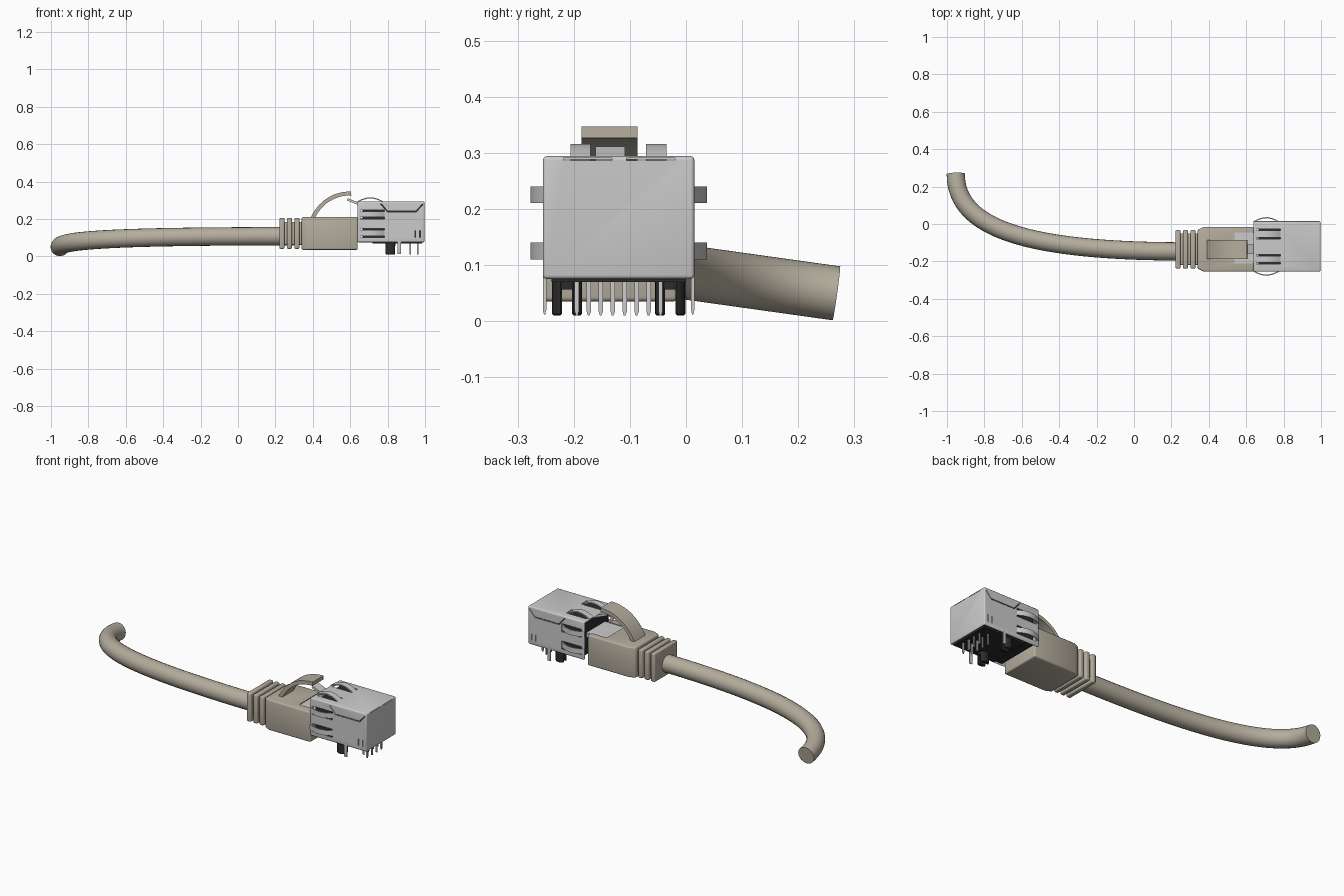
import bpy, bmesh, math
from mathutils import Vector

if "Cube" in bpy.data.objects:
    bpy.data.objects.remove(bpy.data.objects["Cube"])


def material(name, color):
    m = bpy.data.materials.new(name)
    m.diffuse_color = (*color, 1)
    m.use_nodes = True
    m.node_tree.nodes["Principled BSDF"].inputs["Base Color"].default_value = m.diffuse_color
    return m


TAN = material("tan_rubber", (0.46, 0.42, 0.34))
BLACK = material("black_plastic", (0.025, 0.025, 0.025))
Y = -0.135    # plug centre line
JY = -0.12    # socket centre line


def finish(ob, mat=None, bevel=0, seg=3):
    if mat:
        ob.data.materials.append(mat)
    bpy.ops.object.select_all(action='DESELECT')
    bpy.context.view_layer.objects.active = ob
    ob.select_set(True)
    if bevel:
        b = ob.modifiers.new("bevel", 'BEVEL')
        b.width, b.segments, b.limit_method = bevel, seg, 'ANGLE'
        bpy.ops.object.modifier_apply(modifier="bevel")
    bpy.ops.object.shade_smooth_by_angle(angle=math.radians(35))
    return ob


def prism(name, pts, axis, a, b, mat=None, bevel=0, seg=3):
    """Extrude a 2D outline along an axis from a to b."""
    def at(p, h):
        q = list(p)
        q.insert('xyz'.index(axis), h)
        return q
    bm = bmesh.new()
    lo = [bm.verts.new(at(p, a)) for p in pts]
    hi = [bm.verts.new(at(p, b)) for p in pts]
    n = len(pts)
    bm.faces.new(lo)
    bm.faces.new(hi[::-1])
    for i in range(n):
        j = (i + 1) % n
        bm.faces.new((lo[j], lo[i], hi[i], hi[j]))
    bmesh.ops.recalc_face_normals(bm, faces=bm.faces)
    me = bpy.data.meshes.new(name)
    bm.to_mesh(me)
    bm.free()
    ob = bpy.data.objects.new(name, me)
    bpy.context.collection.objects.link(ob)
    return finish(ob, mat, bevel, seg)


def box(name, x0, x1, y0, y1, z0, z1, mat=None, bevel=0):
    return prism(name, [(x0, y0), (x1, y0), (x1, y1), (x0, y1)], 'z', z0, z1, mat, bevel)


def strip(line, t):
    """Closed outline of a polyline given thickness t."""
    line = [Vector(p) for p in line]
    off = []
    for i, p in enumerate(line):
        d = (line[min(i + 1, len(line) - 1)] - line[max(i - 1, 0)]).normalized()
        off.append(p - Vector((-d.y, d.x)) * t)
    return [tuple(p) for p in line + off[::-1]]


def cut(ob, cutters):
    for c in cutters:
        bpy.context.view_layer.objects.active = ob
        m = ob.modifiers.new("cut", 'BOOLEAN')
        m.operation, m.solver, m.object = 'DIFFERENCE', 'EXACT', c
        bpy.ops.object.modifier_apply(modifier="cut")
        bpy.data.objects.remove(c)


def bez(p, t):
    s = 1 - t
    return p[0]*s**3 + 3*p[1]*s*s*t + 3*p[2]*s*t*t + p[3]*t**3


# Cable: round tube along a curve lying in a tilted plane
ctrl = [Vector(p) for p in ((0.3, -0.147), (-0.5, -0.147), (-0.953, -0.05), (-0.953, 0.268))]
path = [bez(ctrl, i / 48) for i in range(49)]
cu = bpy.data.curves.new("cable", 'CURVE')
cu.dimensions, cu.bevel_depth, cu.bevel_resolution, cu.use_fill_caps = '3D', 0.049, 8, True
sp = cu.splines.new('POLY')
sp.points.add(len(path) - 1)
for q, p in zip(sp.points, path):
    q.co = (p.x, p.y, 0.0495 + 0.14 * (0.268 - p.y), 1)
cable = bpy.data.objects.new("cable", cu)
bpy.context.collection.objects.link(cable)
bpy.context.view_layer.objects.active = cable
cable.select_set(True)
bpy.ops.object.convert(target='MESH')
finish(bpy.context.view_layer.objects.active, TAN)

# Strain relief: ribs around a narrower core
for i in range(3):
    x = 0.221 + 0.04 * i
    box("relief_rib", x, x + 0.028, Y - 0.104, Y + 0.104, 0.04, 0.205, TAN, 0.008)
box("relief_core", 0.228, 0.36, Y - 0.085, Y + 0.085, 0.06, 0.185, TAN, 0.01)

# Plug boot with tapered shoulders and a notch in the top
body = prism("plug_boot", [(0.34, Y - 0.104), (0.375, Y - 0.12), (0.64, Y - 0.12), (0.64, Y + 0.12),
                           (0.375, Y + 0.12), (0.34, Y + 0.104)], 'z', 0.035, 0.21, TAN, 0.008)
cut(body, [box("notch", 0.537, 0.66, Y - 0.075, Y + 0.09, 0.2, 0.25)])
finish(body)
box("plug_top", 0.53, 0.68, Y - 0.078, Y + 0.093, 0.18, 0.206)

# Arched latch guard and the plug's release tongue
arch = [Vector(p) for p in ((0.385, 0.2), (0.43, 0.30), (0.51, 0.347), (0.605, 0.347))]
prism("latch_guard", strip([bez(arch, i / 16) for i in range(17)], 0.021), 'y',
      Y - 0.051, Y + 0.049, TAN)
prism("release_tongue", strip([(0.587, 0.311), (0.645, 0.288), (0.72, 0.25)], 0.013), 'y', Y - 0.026, Y + 0.026)

# Socket shell: hollow metal box, open at the front and bottom
X0, X1, HW, ZB, ZT, T = 0.638, 0.997, 0.135, 0.075, 0.294, 0.006
shell = box("socket_shell", X0, X1, JY - HW, JY + HW, ZB, ZT, None, 0.007)
cutters = [box("hollow", X0 - 0.05, X1 - T, JY - HW + T, JY + HW - T, ZB - 0.05, ZT - T)]
for z in (0.225, 0.125):
    cutters.append(box("side_slot", 0.655, 0.782, JY - 0.2, JY + 0.2, z - 0.024, z + 0.024))
for y in (-0.188, -0.053):
    cutters.append(box("top_slot", 0.655, 0.782, y - 0.026, y + 0.026, 0.27, 0.32))
# Fold seams and the little square catch on both sides
cutters.append(prism("seam", strip([(0.765, 0.284), (0.80, 0.242), (0.952, 0.242), (0.985, 0.28)], 0.005),
                     'y', JY - 0.2, JY + 0.2))
for a, b, c, d in ((0.945, 0.949, 0.1, 0.138), (0.971, 0.975, 0.1, 0.138)):
    cutters.append(box("catch_slot", a, b, JY - 0.2, JY + 0.2, c, d))
for y in (-0.175, -0.063):
    cutters.append(box("rear_slot", 0.98, 1.01, y - 0.043, y + 0.043, 0.2865, 0.2905))
cut(shell, cutters)
finish(shell)

# Grounding springs on sides and top
bow = [(X0, 0), (0.665, 0.013), (0.69, 0.02), (0.715, 0.022), (0.745, 0.015), (0.77, 0.003), (0.785, -0.006)]
for s in (-1, 1):
    line = [(x, JY + s * (HW + h)) for x, h in bow]
    for z in (0.225, 0.125):
        prism("side_spring", strip(line, 0.006 * s), 'z', z - 0.015, z + 0.015)
for y in (-0.188, -0.053):
    prism("top_spring", strip([(x, ZT + h) for x, h in bow], 0.006), 'y', y - 0.018, y + 0.018)

# Black insulator inside the shell
box("socket_insert", 0.665, 0.988, JY - 0.122, JY + 0.122, 0.08, 0.28, BLACK)
box("socket_base", 0.72, 0.985, JY - 0.12, JY + 0.12, 0.07, 0.09, BLACK)

# Split mounting pegs
for y in (JY - 0.092, JY + 0.092):
    for s in (-1, 1):
        half = [(0.815 + 0.026 * math.cos(a), y + s * (0.009 + 0.018 * math.sin(a)))
                for a in [math.pi * k / 10 for k in range(11)]]
        prism("mounting_peg", half, 'z', 0.01, 0.08, BLACK, 0.003, 1)
    prism("peg_collar", [(0.815 + 0.027 * math.cos(math.tau * k / 16), y + 0.027 * math.sin(math.tau * k / 16))
                         for k in range(16)], 'z', 0.056, 0.08, BLACK)


def pin(name, x, y, w, d, z0, z1):
    prism(name, [(y - d, z1), (y - d, z0 + 0.008), (y - d * 0.4, z0), (y + d * 0.4, z0),
                 (y + d, z0 + 0.008), (y + d, z1)], 'x', x - w, x + w)


# Contact pins in two staggered rows, and shield ground pins
for i in range(8):
    pin("contact_pin", 0.922 if i % 2 else 0.96, JY + (i - 3.5) * 0.0213, 0.004, 0.004, 0.01, 0.08)
for s in (-1, 1):
    pin("ground_pin", 0.863, JY + s * (HW - 0.003), 0.009, 0.003, 0.012, 0.09)
